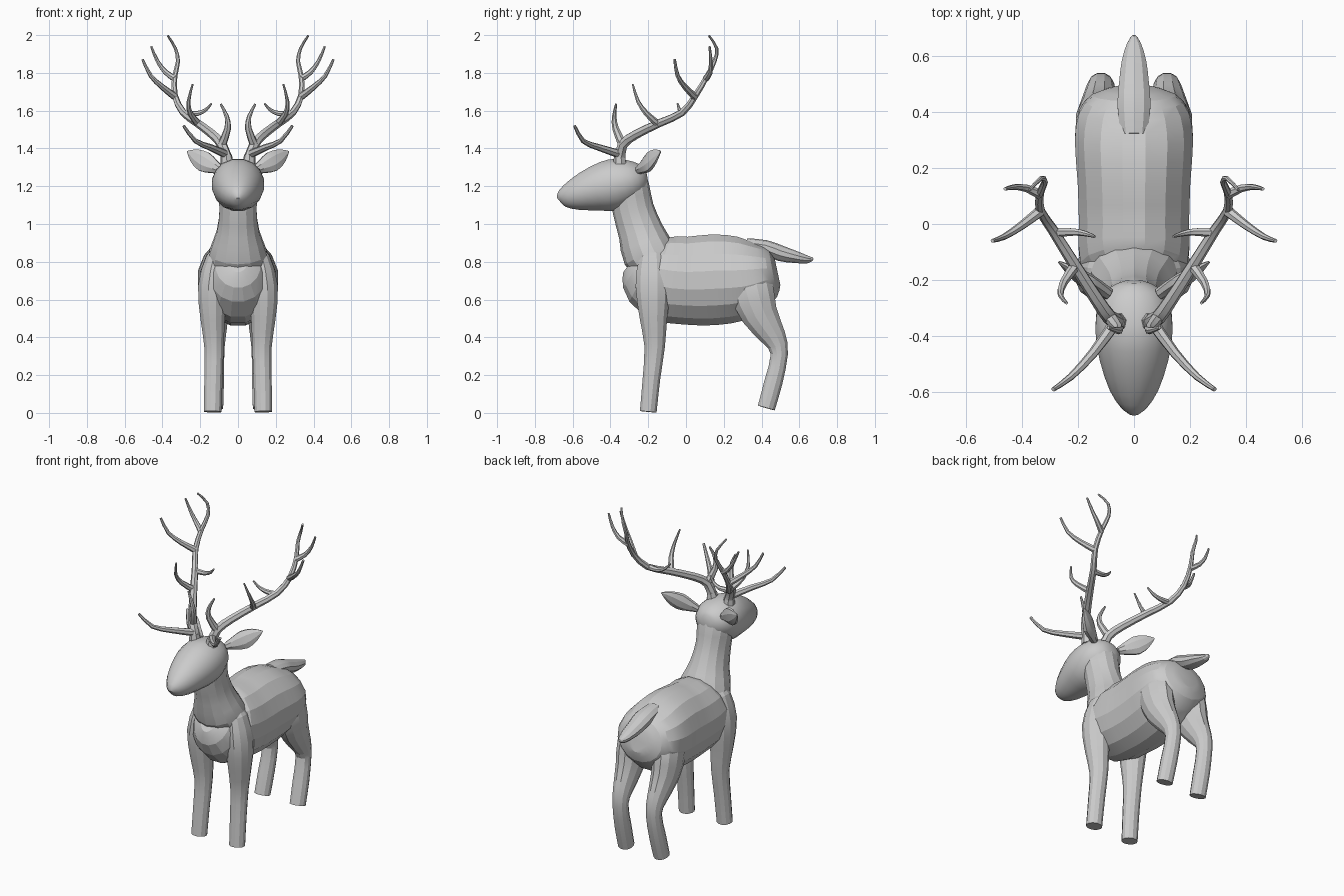
import bpy, bmesh, math
from mathutils import Vector


def spline(pts, steps):
    """Catmull-Rom through sections (x, y, z, half-width, half-depth)."""
    out = []
    for i in range(len(pts) - 1):
        a, b, c, d = (pts[max(0, min(len(pts) - 1, i + k))] for k in (-1, 0, 1, 2))
        for s in range(steps):
            t = s / steps
            out.append([0.5 * (2 * q + (r - p) * t + (2 * p - 5 * q + 4 * r - w) * t * t
                               + (3 * q - p - 3 * r + w) * t ** 3)
                        for p, q, r, w in zip(a, b, c, d)])
    return out + [list(pts[-1])]


def add_tube(bm, pts, sides, side, steps):
    pts = spline(pts, steps)
    pos = [Vector(p[:3]) for p in pts]
    a, rings = Vector(side), []
    for i, p in enumerate(pts):
        t = (pos[min(i + 1, len(pos) - 1)] - pos[max(i - 1, 0)]).normalized()
        a = (a - t * a.dot(t)).normalized()
        b = t.cross(a)
        angles = [2 * math.pi * (k + 0.5) / sides for k in range(sides)]
        rings.append([bm.verts.new(pos[i] + a * math.cos(g) * p[3] + b * math.sin(g) * p[4])
                      for g in angles])
    for r, s in zip(rings, rings[1:]):
        for k in range(sides):
            n = (k + 1) % sides
            bm.faces.new((r[k], r[n], s[n], s[k]))
    bm.faces.new(rings[0][::-1])
    bm.faces.new(rings[-1])


def loft(name, tubes, sides=14, side=(1, 0, 0), steps=2, mirror=False, angle=18):
    bm = bmesh.new()
    for t in tubes:
        add_tube(bm, t, sides, side, steps)
    bmesh.ops.recalc_face_normals(bm, faces=bm.faces)
    me = bpy.data.meshes.new(name)
    bm.to_mesh(me)
    bm.free()
    ob = bpy.data.objects.new(name, me)
    bpy.context.collection.objects.link(ob)
    if mirror:
        m = ob.modifiers.new("mirror", 'MIRROR')
        m.use_mirror_merge = False
    bpy.ops.object.select_all(action='DESELECT')
    ob.select_set(True)
    bpy.context.view_layer.objects.active = ob
    bpy.ops.object.shade_smooth_by_angle(angle=math.radians(angle))
    return ob


def mid(rows):
    """Sections on the centre plane: (y, z, half-width, half-depth)."""
    return [(0, *r) for r in rows]


def tine(r0, r1, *pts):
    """Tapering antler branch."""
    n = len(pts) - 1
    return [(*p, r0 + (r1 - r0) * i / n, r0 + (r1 - r0) * i / n) for i, p in enumerate(pts)]


# Torso
loft("torso", [mid([
    (-0.29, 0.80, 0.05, 0.07), (-0.26, 0.78, 0.12, 0.14), (-0.15, 0.72, 0.195, 0.225),
    (0.0, 0.70, 0.20, 0.237), (0.15, 0.705, 0.205, 0.245), (0.30, 0.712, 0.215, 0.225),
    (0.40, 0.73, 0.20, 0.175), (0.46, 0.74, 0.15, 0.13), (0.485, 0.745, 0.07, 0.07)])], sides=16)

# Neck
loft("neck", [mid([
    (-0.13, 0.74, 0.17, 0.12), (-0.20, 0.85, 0.155, 0.14), (-0.24, 0.96, 0.115, 0.12),
    (-0.28, 1.08, 0.10, 0.11), (-0.30, 1.20, 0.11, 0.105), (-0.31, 1.27, 0.09, 0.09)])])

# Head
loft("head", [mid([
    (-0.672, 1.125, 0.012, 0.018), (-0.655, 1.135, 0.045, 0.048), (-0.59, 1.155, 0.088, 0.085),
    (-0.48, 1.187, 0.125, 0.122), (-0.38, 1.208, 0.14, 0.14), (-0.29, 1.23, 0.13, 0.115),
    (-0.23, 1.245, 0.09, 0.075), (-0.205, 1.25, 0.035, 0.035)])], sides=16, angle=30)

# Ears
loft("ears", [[
    (0.09, -0.25, 1.285, 0.022, 0.022), (0.13, -0.225, 1.305, 0.04, 0.025),
    (0.18, -0.195, 1.33, 0.058, 0.026), (0.23, -0.16, 1.362, 0.04, 0.016),
    (0.268, -0.135, 1.384, 0.004, 0.004)]], sides=8, side=(-0.5, 0, 1), mirror=True)

# Legs
loft("front_legs", [[
    (0.134, -0.20, 0.006, 0.048, 0.046), (0.130, -0.183, 0.18, 0.05, 0.048),
    (0.127, -0.166, 0.35, 0.053, 0.056), (0.134, -0.172, 0.50, 0.067, 0.075),
    (0.136, -0.175, 0.67, 0.078, 0.095), (0.115, -0.175, 0.82, 0.055, 0.075),
    (0.09, -0.175, 0.88, 0.02, 0.03)]], sides=12, mirror=True)
loft("hind_legs", [[
    (0.125, 0.425, 0.026, 0.048, 0.048), (0.122, 0.462, 0.16, 0.049, 0.05),
    (0.118, 0.494, 0.31, 0.047, 0.047), (0.12, 0.465, 0.40, 0.056, 0.068),
    (0.125, 0.39, 0.52, 0.076, 0.10), (0.125, 0.345, 0.66, 0.085, 0.12),
    (0.11, 0.33, 0.78, 0.06, 0.08)]], sides=12, mirror=True)

# Tail
loft("tail", [mid([
    (0.32, 0.89, 0.05, 0.035), (0.42, 0.875, 0.062, 0.04), (0.50, 0.845, 0.056, 0.042),
    (0.58, 0.825, 0.046, 0.032), (0.645, 0.812, 0.026, 0.02), (0.673, 0.818, 0.006, 0.006)])], sides=10)

# Antlers: burr, main beam, then the tines from the brow upward
antler = [
    tine(0.036, 0.03, (0.058, -0.35, 1.32), (0.062, -0.35, 1.365)),
    tine(0.03, 0.006, (0.055, -0.35, 1.33), (0.085, -0.335, 1.42), (0.135, -0.265, 1.475),
         (0.215, -0.14, 1.535), (0.29, -0.02, 1.59), (0.335, 0.05, 1.68), (0.335, 0.11, 1.78),
         (0.318, 0.15, 1.86), (0.332, 0.163, 1.93), (0.372, 0.122, 1.997)),
    tine(0.023, 0.008, (0.065, -0.35, 1.37), (0.145, -0.46, 1.405), (0.225, -0.545, 1.44), (0.288, -0.59, 1.52)),
    tine(0.024, 0.006, (0.085, -0.335, 1.42), (0.055, -0.372, 1.505), (0.06, -0.38, 1.57), (0.092, -0.37, 1.635)),
    tine(0.020, 0.005, (0.21, -0.15, 1.53), (0.252, -0.21, 1.585), (0.262, -0.255, 1.65), (0.24, -0.282, 1.74)),
    tine(0.018, 0.005, (0.28, -0.03, 1.585), (0.215, -0.028, 1.585), (0.17, -0.035, 1.605), (0.14, -0.045, 1.638)),
    tine(0.020, 0.007, (0.335, 0.045, 1.675), (0.40, -0.005, 1.725), (0.462, -0.045, 1.785), (0.505, -0.06, 1.872)),
    tine(0.018, 0.006, (0.335, 0.105, 1.77), (0.385, 0.128, 1.805), (0.428, 0.132, 1.865), (0.46, 0.125, 1.94)),
]
loft("antlers", antler, sides=7, side=(0, 1, 0), mirror=True, angle=30)
